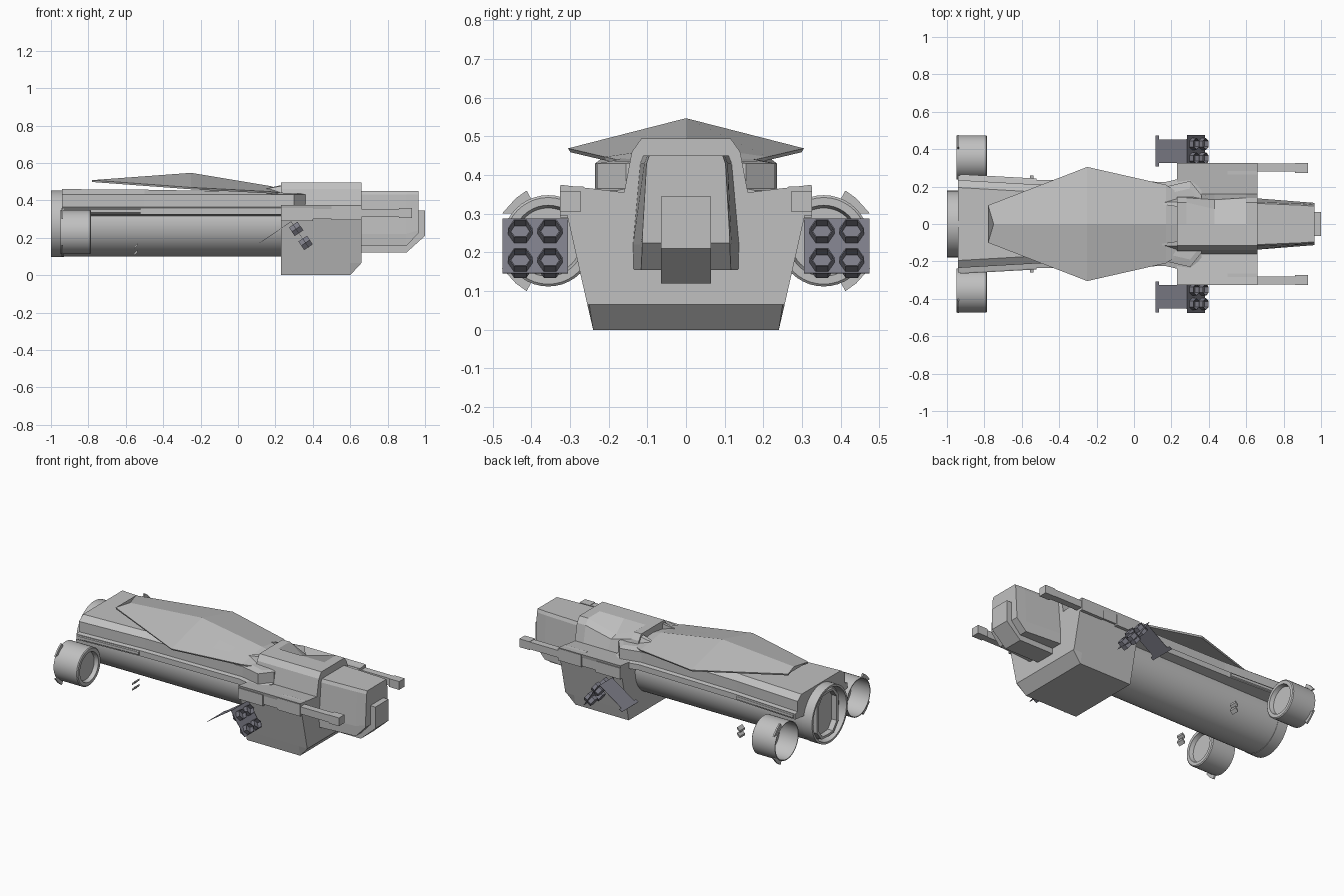
import bpy, bmesh, math
from mathutils import Matrix, Vector

cube = bpy.data.objects.get("Cube")
if cube:
    bpy.data.objects.remove(cube, do_unlink=True)


def material(name, rgb):
    m = bpy.data.materials.new(name)
    m.use_nodes = True
    m.diffuse_color = (*rgb, 1)
    m.node_tree.nodes["Principled BSDF"].inputs["Base Color"].default_value = (*rgb, 1)
    return m


HULL = material("hull_grey", (0.53, 0.53, 0.53))
POD = material("launcher_dark_grey", (0.2, 0.2, 0.24))


def finish(name, bm, mat, smooth=False):
    bmesh.ops.remove_doubles(bm, verts=bm.verts, dist=0.0001)
    bmesh.ops.recalc_face_normals(bm, faces=bm.faces)
    mesh = bpy.data.meshes.new(name)
    bm.to_mesh(mesh)
    bm.free()
    obj = bpy.data.objects.new(name, mesh)
    bpy.context.collection.objects.link(obj)
    mesh.materials.append(mat)
    if smooth:
        bpy.ops.object.select_all(action='DESELECT')
        obj.select_set(True)
        bpy.context.view_layer.objects.active = obj
        bpy.ops.object.shade_smooth_by_angle(angle=math.radians(35))
    return obj


def skin(bm, rings):
    rows = [[bm.verts.new(p) for p in ring] for ring in rings]
    n = len(rows[0])
    for a, b in zip(rows, rows[1:]):
        for i in range(n):
            bm.faces.new((a[i], a[(i + 1) % n], b[(i + 1) % n], b[i]))
    bm.faces.new(rows[0])
    bm.faces.new(rows[-1])


def loft(name, sections, tweak=None):
    """Sections are (x, half profile from top centre to bottom centre)."""
    bm = bmesh.new()
    rings = []
    for x, half in sections:
        side = [p for p in half if p[0] > 0]
        ring = list(half) + [(-p[0], *p[1:]) for p in reversed(side)]
        rings.append([(x + (p[2] if len(p) > 2 else 0), p[0], p[1]) for p in ring])
    skin(bm, rings)
    if tweak:
        for v in bm.verts:
            tweak(v)
    return finish(name, bm, HULL)


def revolve(name, profile, centre=(0, 0), sides=40, mat=HULL, smooth=True):
    """Turn an (x, radius) profile about the x direction."""
    bm = bmesh.new()
    turn = [2 * math.pi * i / sides for i in range(sides)]
    skin(bm, [[(x, centre[0] + r * math.cos(a), centre[1] + r * math.sin(a)) for a in turn]
              for x, r in profile])
    return finish(name, bm, mat, smooth)


def box(name, lo, hi, mat=HULL):
    bm = bmesh.new()
    bmesh.ops.create_cube(bm, size=1)
    for v in bm.verts:
        v.co = Vector([(a + b) / 2 + c * (b - a) for a, b, c in zip(lo, hi, v.co)])
    return finish(name, bm, mat)


def prism(name, points, x0, x1):
    bm = bmesh.new()
    skin(bm, [[(x, y, z) for y, z in points] for x in (x0, x1)])
    return finish(name, bm, HULL)


# Cabin block with a dented roof edge and a chamfered front underside
upper = [(0, .495), (.115, .495), (.14, .46), (.16, .355), (.325, .375), (.255, .065)]
full = upper + [(.24, 0), (0, 0)]
short = upper + [(.25, .065), (0, .065)]


def dent(v):
    if v.co.y > .1 and v.co.z > .4 and .4 < v.co.x < .5:
        v.co.y -= .035 if v.co.z > .48 else .01
        v.co.z = .425 if v.co.z > .48 else .415


loft("cabin", [(x, full) for x in (.23, .28, .43, .6)] + [(.66, short)], dent)

# Nose and the chin box under it
loft("nose", [
    (.66, [(0, .45), (.11, .45), (.118, .43), (.137, .22), (.135, .155), (0, .155)]),
    (.9, [(0, .45), (.1, .45), (.108, .43), (.118, .22), (.116, .155), (0, .155)]),
    (.965, [(0, .45), (.095, .45), (.102, .43), (.113, .24), (.113, .225), (0, .225)])])
loft("chin_box", [
    (.66, [(0, .345), (.065, .345), (.065, .12), (0, .12)]),
    (.9, [(0, .345), (.065, .345), (.065, .12), (0, .12)]),
    (1.0, [(0, .345), (.065, .345), (.065, .21), (0, .21)])])

# Round lower hull with the faceted deck on it
revolve("lower_hull", [(-.95, .176), (.24, .176)], (0, .276), 48)


def deck(w, t):
    return [(0, t), (w - .065, t), (w - .025, .43), (w - .025, .365), (w, .36),
            (w, .325), (.13, .31), (0, .31)]


loft("upper_deck", [(-.94, deck(.26, .46)), (-.5, deck(.235, .457)), (.17, deck(.225, .445)),
                    (.3, deck(.255, .437)), (.36, deck(.18, .435))])


# Thin pointed armour shield standing just clear of the deck
def plate(*top):
    return list(top) + [(p[0] * .98, p[1] - .01, *p[2:]) for p in reversed(top)]


loft("top_shield", [(-.78, plate((0, .508, .03), (.1, .508))),
                    (-.25, plate((0, .547), (.305, .469))),
                    (.17, plate((0, .477), (.21, .447))),
                    (.35, plate((0, .427), (.1, .422)))])

# Main exhaust ring and inner nozzle
revolve("exhaust_ring", [(-.93, .178), (-1, .178), (-1, .165), (-.945, .16)], (0, .275), 48)
nozzle = [(0, .42), (.06, .415), (.105, .36), (.105, .19), (.06, .135), (0, .13)]
inner = [(y * .85, .275 + (z - .275) * .9) for y, z in nozzle]
loft("exhaust_nozzle", [(-.94, nozzle), (-.985, nozzle), (-.985, inner), (-.95, inner)])

for s, side in ((-1, "front_side"), (1, "back_side")):
    def span(a, b):
        return sorted((s * a, s * b))

    # Gun with its stepped sleeve along the cabin shoulder
    for part, x0, x1, y0, y1, z0, z1 in (
            ("sleeve_rear", .23, .4, .265, .326, .29, .36),
            ("sleeve_middle", .4, .5, .27, .32, .3, .36),
            ("sleeve_front", .5, .66, .265, .326, .295, .37),
            ("gun_barrel", .64, .87, .28, .323, .31, .355),
            ("gun_tip", .86, .93, .272, .326, .306, .358)):
        y = span(y0, y1)
        box(f"{part}_{side}", (x0, y[0], z0), (x1, y[1], z1))

    # Canopy tail spike
    bm = bmesh.new()
    skin(bm, [[(.25, s * y, z) for y, z in ((.09, .485), (.12, .48), (.14, .44), (.09, .43))],
              [(.11, s * y, z) for y, z in ((.11, .455), (.113, .455), (.113, .45), (.11, .45))]])
    finish(f"canopy_tail_{side}", bm, HULL)

    # Rear side thruster: hollow at the back, recessed disc in front, thin fins
    revolve(f"thruster_{side}", [(-.83, .1), (-.86, .112), (-.95, .113), (-.95, .118),
                                 (-.79, .118), (-.785, .112), (-.785, .092), (-.81, .085)],
            (s * .356, .23))
    for k, level in ((1, "upper"), (-1, "lower")):
        fin = [(.4, .108), (.412, .13), (.44, .11), (.476, .07), (.45, .07)]
        prism(f"thruster_{level}_fin_{side}",
              [(s * y, .23 + k * z) for y, z in fin], -.945, -.935)

    # Tapered side rail at the rear of the deck
    bm = bmesh.new()
    skin(bm, [[(x, s * (y + d), z) for d, z in ((0, .357), (.01, .352), (.01, .335), (0, .328))]
              for x, y in ((-.93, .256), (-.52, .233))])
    finish(f"side_rail_{side}", bm, HULL)

    # Small floating steps under the hull side
    for i, z in enumerate((.105, .14)):
        y = span(.21, .26)
        step = box(f"step_{i + 1}_{side}", (-.556, y[0], z), (-.538, y[1], z + .012))
        for v in step.data.vertices:
            v.co.z += .018 if v.co.x > -.547 else 0

    # Tilted missile launcher: thin plates and open six-sided tubes
    tilt = Matrix.Translation((.332, s * .39, .217)) @ Matrix.Rotation(math.radians(-34), 4, 'Y')
    parts = [box(f"launcher_face_{side}", (-.002, -.085, -.085), (0, .085, .085), POD),
             box(f"launcher_top_{side}", (-.19, -.063, .083), (0, .063, .085), POD),
             box(f"launcher_flange_{side}", (-.205, -.083, .083), (-.183, .083, .085), POD)]
    for i in range(4):
        c = ((i % 2 - .5) * .077, (i // 2 - .5) * .09 - .008)
        parts.append(revolve(f"launcher_tube_{i + 1}_{side}",
                             [(-.028, .032), (.027, .032), (.027, .029), (-.022, .029)],
                             c, 6, POD, False))
    for obj in parts:
        obj.matrix_world = tilt
